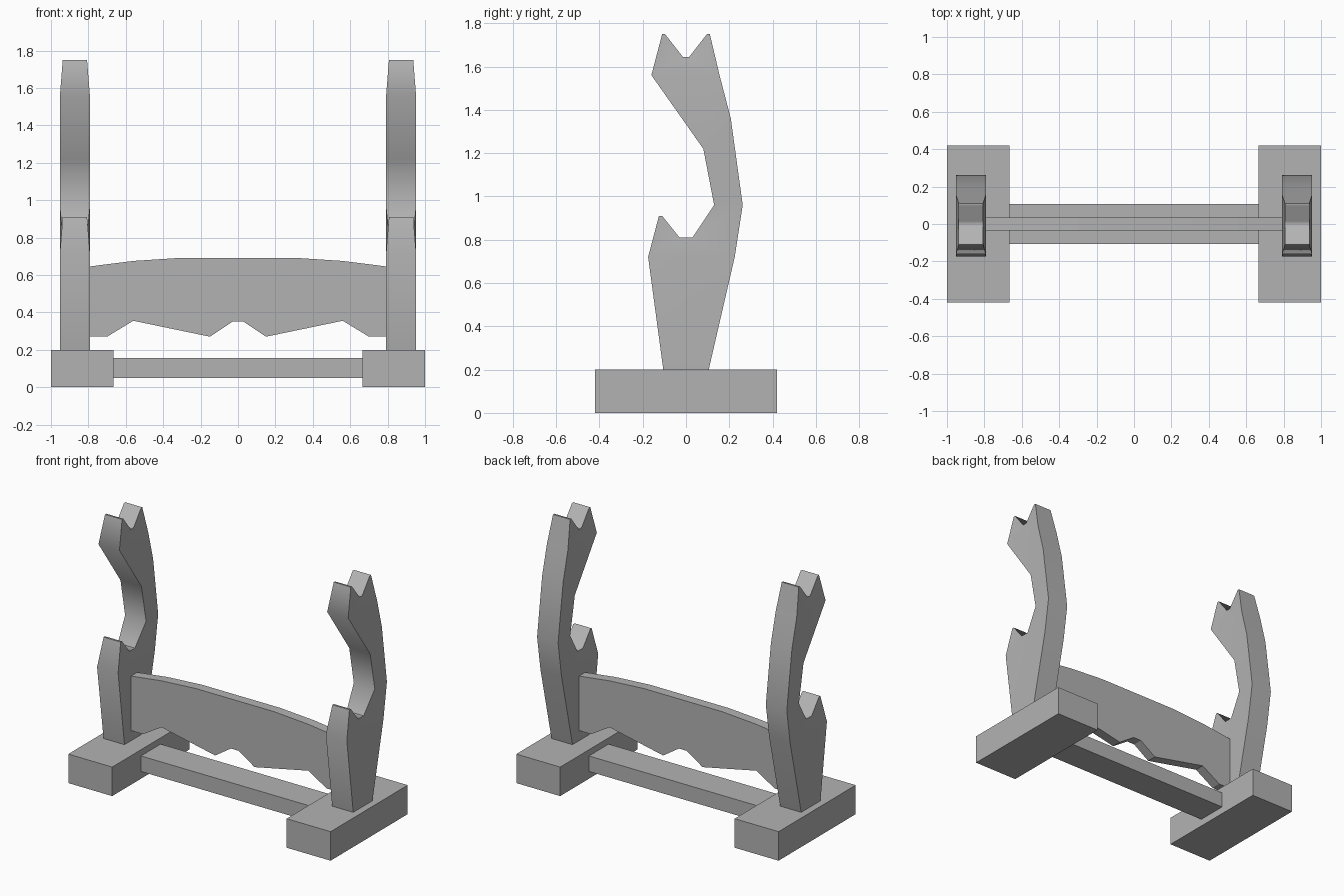
import bpy, bmesh, math
from mathutils import Vector

cube = bpy.data.objects.get("Cube")
if cube:
    bpy.data.objects.remove(cube, do_unlink=True)

# Single plain grey finish
grey = bpy.data.materials.new("plain grey")
grey.use_nodes = True
colour = (0.45, 0.45, 0.45, 1)
grey.diffuse_color = colour
grey.node_tree.nodes["Principled BSDF"].inputs["Base Color"].default_value = colour


def finish(name, bm):
    bmesh.ops.recalc_face_normals(bm, faces=bm.faces)
    mesh = bpy.data.meshes.new(name)
    bm.to_mesh(mesh)
    bm.free()
    mesh.materials.append(grey)
    obj = bpy.data.objects.new(name, mesh)
    bpy.context.collection.objects.link(obj)
    return obj


def box(name, low, high):
    bm = bmesh.new()
    bmesh.ops.create_cube(bm, size=1)
    low, high = Vector(low), Vector(high)
    for v in bm.verts:
        v.co = (low + high) / 2 + v.co * (high - low)
    return finish(name, bm)


def prop(name, x):
    """Curved upright with two notched cradles whose prongs taper in width."""
    wide, slim = 0.08, 0.065
    # Outline points: (y, z, half width)
    pts = dict(
        base_f=(-.105, .2, wide), base_b=(.105, .2, wide),
        belly_f=(-.175, .72, wide), belly_b=(.225, .72, wide),
        low_tip_f=(-.125, .91, slim), low_tip_b=(-.11, .91, slim),
        low_notch_f=(-.03, .81, slim), low_notch_b=(.03, .81, slim),
        waist_f=(.13, .96, wide), waist_b=(.262, .96, wide),
        neck_f=(.08, 1.22, wide), neck_b=(.207, 1.36, wide),
        jaw_f=(-.16, 1.56, wide), jaw_b=(.155, 1.56, wide),
        tip_f=(-.11, 1.75, slim), tip_fi=(-.097, 1.75, slim),
        notch_f=(-.015, 1.645, slim), notch_b=(.015, 1.645, slim),
        tip_bi=(.097, 1.75, slim), tip_b=(.11, 1.75, slim))
    # Panels that tile each side
    panels = [
        "base_f base_b belly_b belly_f",
        "belly_f low_notch_f low_tip_b low_tip_f",
        "belly_f belly_b low_notch_b low_notch_f",
        "low_notch_b belly_b waist_b waist_f",
        "waist_f waist_b neck_b neck_f",
        "neck_f neck_b jaw_b jaw_f",
        "jaw_f notch_f tip_fi tip_f",
        "jaw_f jaw_b notch_b notch_f",
        "jaw_b tip_b tip_bi notch_b"]
    bm = bmesh.new()
    left = {k: bm.verts.new((x + w, y, z)) for k, (y, z, w) in pts.items()}
    right = {k: bm.verts.new((x - w, y, z)) for k, (y, z, w) in pts.items()}
    edges = []
    for panel in panels:
        keys = panel.split()
        bm.faces.new([left[k] for k in keys])
        bm.faces.new([right[k] for k in reversed(keys)])
        edges += list(zip(keys, keys[1:] + keys[:1]))
    # Rim joins the two sides along unshared edges
    for a, b in edges:
        if (b, a) not in edges:
            bm.faces.new((left[b], left[a], right[a], right[b]))
    obj = finish(name, bm)
    bpy.ops.object.select_all(action='DESELECT')
    obj.select_set(True)
    bpy.context.view_layer.objects.active = obj
    bpy.ops.object.shade_smooth_by_angle(angle=math.radians(56))
    return obj


# Feet and uprights
for side, s in (("left", 1), ("right", -1)):
    box(side + "_foot", (s * .8325 - .1675, -.42, 0), (s * .8325 + .1675, .42, .2))
    prop(side + "_upright", s * .872)

# Low rail between the feet
box("bottom_rail", (-.67, -.107, .05), (.67, .107, .157))

# Shaped cross board, half outline mirrored
half = [(.03, .35), (.15, .27), (.56, .355), (.7, .27), (.797, .27),
        (.797, .645), (.56, .675), (.3, .692)]
outline = half + [(-x, z) for x, z in reversed(half)]
bm = bmesh.new()
face = bm.faces.new([bm.verts.new((x, -.034, z)) for x, z in outline])
new = bmesh.ops.extrude_face_region(bm, geom=[face])["geom"]
bmesh.ops.translate(bm, vec=(0, .068, 0),
                    verts=[g for g in new if isinstance(g, bmesh.types.BMVert)])
finish("cross_board", bm)
